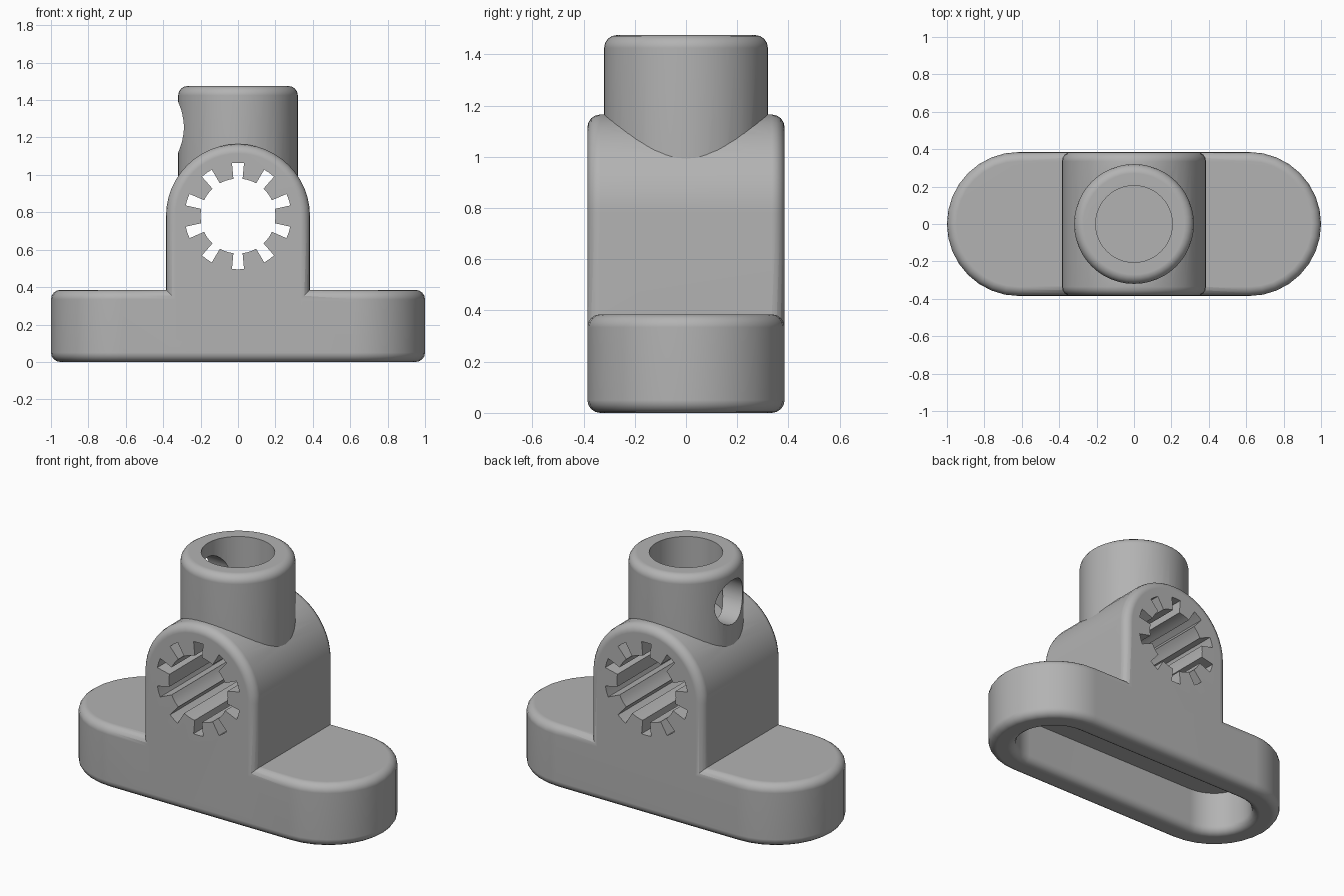
import bpy
from math import sin, cos, pi, radians
from mathutils import Matrix, Vector

if "Cube" in bpy.data.objects:
    bpy.data.objects.remove(bpy.data.objects["Cube"], do_unlink=True)

HALF = 0.385      # half depth of the body, also the end radius
SPREAD = 1 - HALF  # centre of the rounded base ends
AXIS_Z = 0.78     # height of the toothed bore
EDGE = 0.05       # edge rounding
STEPS = 4

grey = bpy.data.materials.new("plain grey")
grey.use_nodes = True
colour = (0.45, 0.45, 0.45, 1)
grey.diffuse_color = colour
grey.node_tree.nodes["Principled BSDF"].inputs["Base Color"].default_value = colour


def arc(cx, cy, r, start, end, n):
    return [(cx + r * cos(radians(start + (end - start) * i / n)),
             cy + r * sin(radians(start + (end - start) * i / n))) for i in range(n + 1)]


# Outlines as functions of their radius
def disc(r):
    return arc(0, 0, r, 0, 360, 48)[:-1]


def stadium(r):
    return arc(SPREAD, 0, r, -90, 90, 16) + arc(-SPREAD, 0, r, 90, 270, 16)


def arch(r):
    return arc(0, 0, r, 0, 180, 24) + [(-r, 0.08 - AXIS_Z), (r, 0.08 - AXIS_Z)]


def toothed(r):
    points = []
    for i in range(10):
        a = 36 * i + 18
        points += arc(0, 0, 0.285, a - 6.5, a + 6.5, 2)
        points += arc(0, 0, r, a + 7, a + 29, 4)
    return points


def rounding(r, h, way):
    """Rings of a rounded rim ending at height h; way is +1 for a top, -1 for a bottom."""
    rings = []
    for i in range(STEPS + 1):
        t = pi / 2 * i / STEPS
        rings.append((r - EDGE * (1 - cos(t)), h - way * EDGE * (1 - sin(t))))
    return rings if way > 0 else rings[::-1]


def loft(name, outline, rings, matrix=Matrix()):
    verts, faces = [], []
    n = len(outline(rings[0][0]))
    for r, h in rings:
        verts += [matrix @ Vector((x, y, h)) for x, y in outline(r)]
    for k in range(len(rings) - 1):
        for i in range(n):
            a, b = k * n + i, k * n + (i + 1) % n
            faces.append((a, b, b + n, a + n))
    faces.append(tuple(range(n))[::-1])
    faces.append(tuple(range(len(verts) - n, len(verts))))
    mesh = bpy.data.meshes.new(name)
    mesh.from_pydata(verts, [], faces)
    mesh.materials.append(grey)
    obj = bpy.data.objects.new(name, mesh)
    bpy.context.collection.objects.link(obj)
    return obj


def combine(target, other, operation):
    mod = target.modifiers.new(operation.lower(), "BOOLEAN")
    mod.operation, mod.object, mod.solver = operation, other, "EXACT"
    bpy.context.view_layer.objects.active = target
    bpy.ops.object.modifier_apply(modifier=mod.name)
    bpy.data.objects.remove(other, do_unlink=True)


along_y = Matrix.Translation((0, 0, AXIS_Z)) @ Matrix.Rotation(pi / 2, 4, "X")
along_x = Matrix.Translation((0, 0, 1.255)) @ Matrix.Rotation(-pi / 2, 4, "Y")

# Solid parts: base, arched upright, collar
body = loft("mount_body", stadium, rounding(HALF, 0, -1) + rounding(HALF, 0.385, 1))
upright = loft("upright", arch, rounding(HALF, -HALF, -1) + rounding(HALF, HALF, 1), along_y)
collar = loft("collar", disc, [(0.32, 0.9)] + rounding(0.32, 1.475, 1))
combine(body, upright, "UNION")
combine(body, collar, "UNION")

# Hollow underside with a rounded lip
lip = [(0.22 + EDGE * (1 - sin(t)), EDGE * (1 - cos(t)))
       for t in (pi / 2 * i / STEPS for i in range(STEPS + 1))]
combine(body, loft("underside_cut", stadium, [(lip[0][0], -0.1)] + lip + [(0.22, 0.27)]), "DIFFERENCE")

# Toothed bore, collar socket and side hole
combine(body, loft("bore_cut", toothed, [(0.2, -0.6), (0.2, 0.6)], along_y), "DIFFERENCE")
combine(body, loft("socket_cut", disc, [(0.205, 1.1), (0.205, 1.6)]), "DIFFERENCE")
combine(body, loft("side_hole_cut", disc, [(0.135, 0), (0.135, 0.5)], along_x), "DIFFERENCE")

# Smooth shading with crisp edges and flat large faces
bpy.ops.object.select_all(action="DESELECT")
body.select_set(True)
bpy.context.view_layer.objects.active = body
bpy.ops.object.shade_smooth_by_angle(angle=radians(32))
weighted = body.modifiers.new("flat_faces", "WEIGHTED_NORMAL")
weighted.keep_sharp = True
